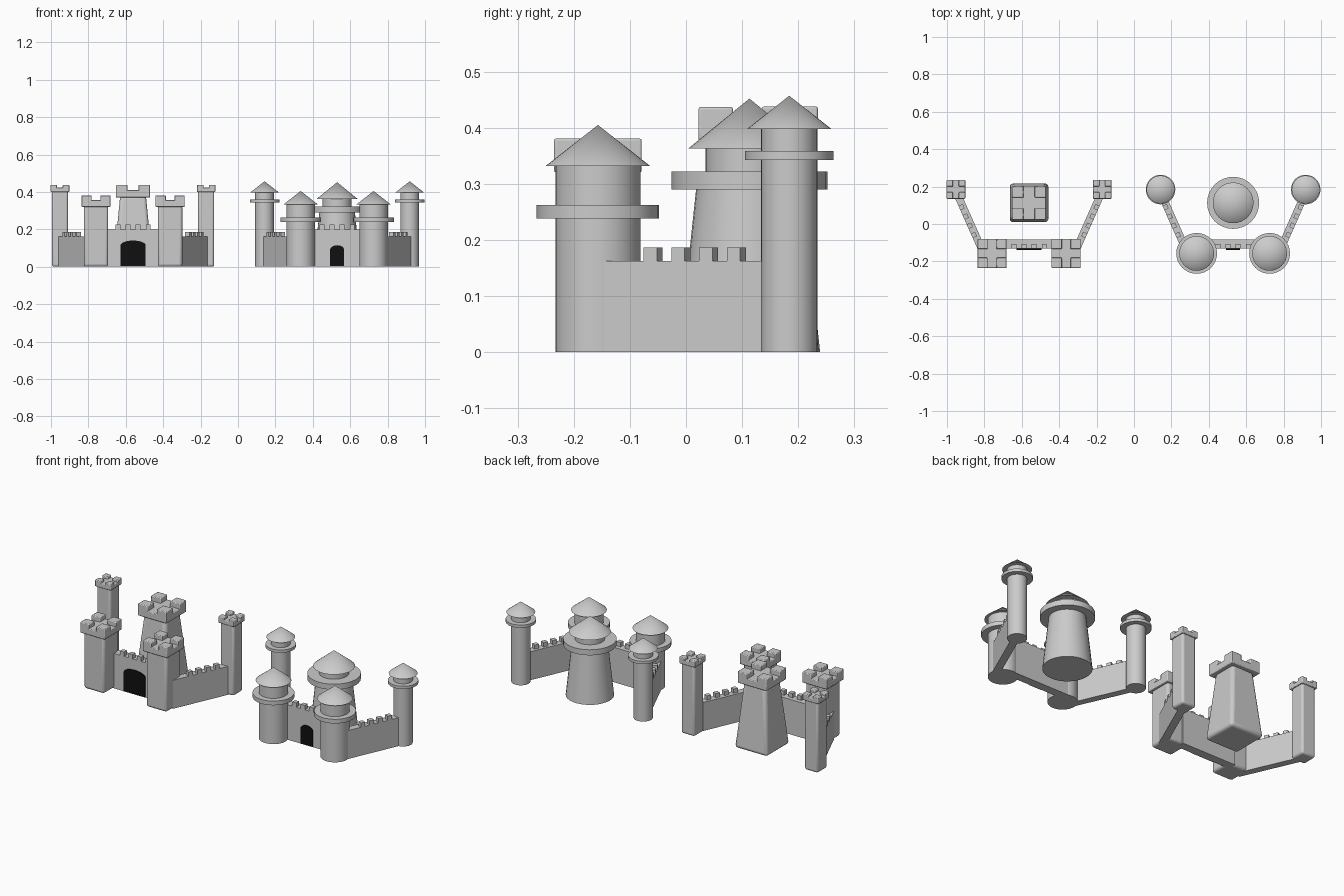
import bpy, bmesh
from math import sin, cos, pi, atan2
from mathutils import Matrix, Vector

if "Cube" in bpy.data.objects:
    bpy.data.objects.remove(bpy.data.objects["Cube"])

SIDES = 32
LEFT, RIGHT = -0.561, 0.53   # centres of the square and the round castle

black = bpy.data.materials.new("gate_black")
black.diffuse_color = (0.005, 0.005, 0.005, 1)
black.use_nodes = True
black.node_tree.nodes["Principled BSDF"].inputs["Base Color"].default_value = black.diffuse_color


def finish(name, bm):
    bmesh.ops.recalc_face_normals(bm, faces=bm.faces)
    me = bpy.data.meshes.new(name)
    bm.to_mesh(me)
    bm.free()
    ob = bpy.data.objects.new(name, me)
    bpy.context.collection.objects.link(ob)
    return ob


def smooth(ob):
    bpy.ops.object.select_all(action='DESELECT')
    ob.select_set(True)
    bpy.context.view_layer.objects.active = ob
    bpy.ops.object.shade_smooth_by_angle(angle=0.5)


def add_box(bm, x0, x1, y0, y1, z0, z1, matrix=Matrix()):
    size = Matrix.Diagonal((x1 - x0, y1 - y0, z1 - z0, 1))
    mid = Matrix.Translation(((x0 + x1) / 2, (y0 + y1) / 2, (z0 + z1) / 2))
    bmesh.ops.create_cube(bm, size=1, matrix=matrix @ mid @ size)


def bevel(ob, width, segments):
    m = ob.modifiers.new("bevel", 'BEVEL')
    m.width, m.segments = width, segments
    m.limit_method = 'ANGLE'
    smooth(ob)


def square_tower(name, x, y, r0, r1, z_head, z_notch, z_top, head, merlon, round_):
    # tapered shaft with rounded edges
    bm = bmesh.new()
    rings = [[bm.verts.new((x + sx * r, y + sy * r, z))
              for sx, sy in ((-1, -1), (1, -1), (1, 1), (-1, 1))]
             for r, z in ((r0, 0), (r1, z_head + 0.01))]
    bm.faces.new(rings[0])
    bm.faces.new(rings[1])
    for i in range(4):
        j = (i + 1) % 4
        bm.faces.new((rings[0][i], rings[0][j], rings[1][j], rings[1][i]))
    bevel(finish(name + "_shaft", bm), round_, 3)
    # head slab with a merlon on each corner
    bm = bmesh.new()
    add_box(bm, x - head, x + head, y - head, y + head, z_head, z_notch + 0.004)
    for sx in (-1, 1):
        for sy in (-1, 1):
            c = head - merlon / 2
            h = merlon / 2
            add_box(bm, x + sx * c - h, x + sx * c + h, y + sy * c - h,
                    y + sy * c + h, z_head, z_top)
    bevel(finish(name + "_battlement", bm), 0.004, 2)


def lathe(name, x, y, profile):
    # closed solid of revolution; radius 0 gives a pole
    bm = bmesh.new()
    rings = []
    for r, z in profile:
        if r == 0:
            rings.append([bm.verts.new((x, y, z))] * SIDES)
        else:
            rings.append([bm.verts.new((x + r * cos(2 * pi * i / SIDES),
                                        y + r * sin(2 * pi * i / SIDES), z))
                          for i in range(SIDES)])
    for a, b in zip(rings, rings[1:]):
        for i in range(SIDES):
            j = (i + 1) % SIDES
            bm.faces.new(list(dict.fromkeys((a[i], a[j], b[j], b[i]))))
    for ring in (rings[0], rings[-1]):
        if ring[0] is not ring[1]:
            bm.faces.new(ring)
    smooth(finish(name, bm))


def round_tower(name, x, y, shaft, ring, z0, z1, roof, z_eave, z_peak):
    lathe(name + "_shaft", x, y, shaft)
    lathe(name + "_gallery", x, y, [(ring, z0), (ring, z1)])
    lathe(name + "_roof", x, y, [(roof, z_eave), (0, z_peak)])


def wall(name, a, b, thick, height, top, centre, outer):
    # straight wall from a to b, four merlons along its outer edge
    a, b = Vector(a), Vector(b)
    d = b - a
    m = Matrix.Translation((a.x, a.y, 0)) @ Matrix.Rotation(atan2(d.y, d.x), 4, 'Z')
    bm = bmesh.new()
    h = thick / 2
    add_box(bm, 0, d.length, -h, h, 0, height, m)
    y0, y1 = sorted((outer * h, outer * (h - 0.025)))
    for k in (-1.5, -0.5, 0.5, 1.5):
        c = centre + k * 0.054
        add_box(bm, c - 0.013, c + 0.013, y0, y1, height, top, m)
    finish(name, bm)


def gate(name, x, half, shoulder, top):
    # arched dark door standing just proud of the wall
    pts = [(-half, 0.003), (half, 0.003)]
    pts += [(half * cos(t * pi / 12), shoulder + (top - shoulder) * sin(t * pi / 12))
            for t in range(13)]
    bm = bmesh.new()
    f = bm.faces.new([bm.verts.new((x + px, -0.138, pz)) for px, pz in pts])
    ext = bmesh.ops.extrude_face_region(bm, geom=[f])
    bmesh.ops.translate(bm, vec=(0, 0.02, 0),
                        verts=[v for v in ext["geom"] if isinstance(v, bmesh.types.BMVert)])
    finish(name, bm).data.materials.append(black)


# walls of both castles
for label, cx in (("square", LEFT), ("round", RIGHT)):
    wall(label + "_front_wall", (cx - 0.17, -0.108), (cx + 0.17, -0.108),
         0.048, 0.20, 0.225, 0.17, -1)
    for side, s in (("left", -1), ("right", 1)):
        wall(f"{label}_{side}_wall", (cx + s * 0.244, -0.155), (cx + s * 0.387, 0.167),
             0.04, 0.163, 0.187, 0.19, -s)

gate("square_castle_gate", LEFT, 0.067, 0.115, 0.14)
gate("round_castle_gate", RIGHT, 0.038, 0.09, 0.115)

# corner towers
for side, s in (("left", -1), ("right", 1)):
    square_tower(f"square_front_{side}", LEFT + s * 0.198, -0.157, 0.065, 0.065,
                 0.32, 0.352, 0.381, 0.078, 0.055, 0.014)
    square_tower(f"square_back_{side}", LEFT + s * 0.391, 0.185, 0.043, 0.043,
                 0.40, 0.42, 0.438, 0.05, 0.035, 0.012)
    round_tower(f"round_front_{side}", RIGHT + s * 0.195, -0.157,
                [(0.076, 0), (0.076, 0.335)], 0.109, 0.238, 0.262, 0.093, 0.332, 0.405)
    round_tower(f"round_back_{side}", RIGHT + s * 0.388, 0.184,
                [(0.05, 0), (0.05, 0.40)], 0.079, 0.343, 0.359, 0.075, 0.398, 0.457)

# central keeps
square_tower("square_keep", LEFT, 0.113, 0.105, 0.069,
             0.37, 0.405, 0.437, 0.091, 0.062, 0.018)
round_tower("round_keep", RIGHT, 0.113,
            [(0.126, 0), (0.094, 0.30), (0.078, 0.30), (0.078, 0.366)],
            0.139, 0.29, 0.322, 0.109, 0.363, 0.452)
